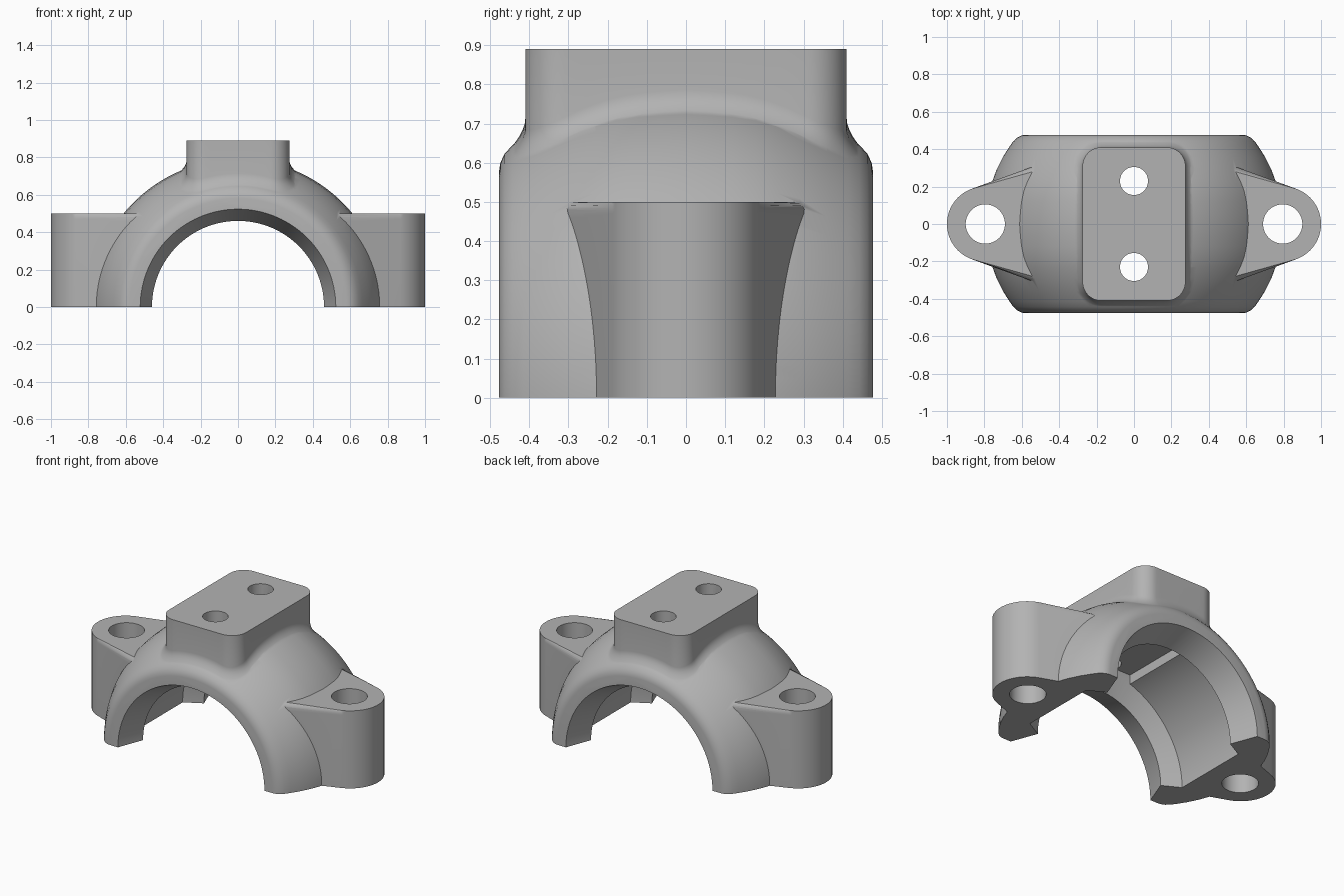
import bpy, bmesh, math
from mathutils import Matrix

cube = bpy.data.objects.get("Cube")
if cube:
    bpy.data.objects.remove(cube, do_unlink=True)

grey = bpy.data.materials.new("cast_grey")
grey.use_nodes = True
grey.diffuse_color = (0.45, 0.45, 0.45, 1)
grey.node_tree.nodes["Principled BSDF"].inputs["Base Color"].default_value = (0.45, 0.45, 0.45, 1)


def finish(bm, name):
    bmesh.ops.recalc_face_normals(bm, faces=bm.faces)
    mesh = bpy.data.meshes.new(name)
    bm.to_mesh(mesh)
    bm.free()
    mesh.materials.append(grey)
    ob = bpy.data.objects.new(name, mesh)
    bpy.context.collection.objects.link(ob)
    return ob


def loft(rings, name, top_bevel=0):
    """Closed solid through rings of equal point count, bottom to top."""
    bm = bmesh.new()
    loops = [[bm.verts.new(p) for p in ring] for ring in rings]
    n = len(loops[0])
    for a, b in zip(loops, loops[1:]):
        for i in range(n):
            j = (i + 1) % n
            bm.faces.new((a[i], a[j], b[j], b[i]))
    bm.faces.new(loops[0][::-1])
    cap = bm.faces.new(loops[-1])
    if top_bevel:
        bmesh.ops.bevel(bm, geom=list(cap.edges), offset=top_bevel, segments=4,
                        profile=0.5, affect='EDGES')
    return finish(bm, name)


def lathe(profile, name, steps=144):
    """Solid of revolution about the y axis from (radius, y) points."""
    half_step = math.pi / steps
    rings = [[(r * math.cos(a), y, r * math.sin(a))
              for a in (half_step * (2 * i + 1) for i in range(steps))]
             for r, y in profile]
    return loft(rings, name)


def box(name, lo, hi):
    rings = [[(lo[0], lo[1], z), (hi[0], lo[1], z), (hi[0], hi[1], z), (lo[0], hi[1], z)]
             for z in (lo[2], hi[2])]
    return loft(rings, name)


def peg(name, x, y, r, z0, z1):
    bm = bmesh.new()
    bmesh.ops.create_cone(bm, cap_ends=True, segments=48, radius1=r, radius2=r, depth=z1 - z0,
                          matrix=Matrix.Translation((x, y, (z0 + z1) / 2)))
    return finish(bm, name)


def combine(target, tool, op):
    mod = target.modifiers.new(op.lower(), 'BOOLEAN')
    mod.operation = op
    mod.solver = 'EXACT'
    mod.object = tool
    bpy.context.view_layer.objects.active = target
    bpy.ops.object.modifier_apply(modifier=mod.name)
    bpy.data.objects.remove(tool, do_unlink=True)


# Barrel-shaped outer shell: radius against distance from the middle
half = [(0.79, 0), (0.787, 0.06), (0.782, 0.12), (0.772, 0.18), (0.757, 0.23), (0.735, 0.29),
        (0.70, 0.36), (0.665, 0.415), (0.645, 0.443), (0.623, 0.463), (0.60, 0.474), (0.58, 0.477)]
outer = [(r, -y) for r, y in half[:0:-1]] + half
cap = lathe(outer, "bearing_cap")


def shell_z(x, y):
    y = min(abs(y), half[-1][1])
    for (r0, y0), (r1, y1) in zip(half, half[1:]):
        if y <= y1:
            r = r0 + (r1 - r0) * (y - y0) / (y1 - y0)
            return math.sqrt(r * r - x * x)


# Bolt lugs: round nose with flanks flaring into the shell
nose = [(0.8 + 0.2 * math.cos(a), 0.2 * math.sin(a))
        for a in (math.radians(-70 + 5 * i) for i in range(29))]
plan = nose + [(0.45, 0.34), (0.45, -0.34)]
for side, label in ((1, "left"), (-1, "right")):
    rings = [[(side * x, y, z) for x, y in plan] for z in (-0.1, 0.5)]
    combine(cap, loft(rings, label + "_lug", 0.03), 'UNION')


# Top pad with a fillet that follows the shell
def pad_outline(grow):
    pts = []
    radius = 0.1 + grow
    for k, (sx, sy) in enumerate(((1, 1), (-1, 1), (-1, -1), (1, -1))):
        for i in range(13):
            a = math.pi / 2 * (k + i / 12)
            pts.append((sx * 0.175 + radius * math.cos(a), sy * 0.31 + radius * math.sin(a)))
        # Points along the straight side, so the skirt hugs the shell
        nx, ny = ((-1, 1), (-1, -1), (1, -1), (1, 1))[k]
        x0, y0 = pts[-1]
        x1 = nx * 0.175 if k % 2 == 0 else x0
        y1 = ny * 0.31 if k % 2 else y0
        pts += [(x0 + (x1 - x0) * t / 12, y0 + (y1 - y0) * t / 12) for t in range(1, 12)]
    return pts


fillet = 0.05
rings = [[(x, y, 0.4) for x, y in pad_outline(-0.02)]]
for i in range(7):
    u = math.pi / 2 * i / 6
    grow = fillet * (1 - math.sin(u))
    lift = fillet * (1 - math.cos(u)) - 0.004
    rings.append([(x, y, shell_z(x, y) + lift) for x, y in pad_outline(grow)])
rings.append([(x, y, 0.89) for x, y in pad_outline(0)])
combine(cap, loft(rings, "top_pad"), 'UNION')

# Bore with chamfered mouths, inner lips and a wide bearing seat
bore_half = [(0.57, 0.25), (0.46, 0.31), (0.524, 0.48), (0.524, 0.6)]
bore = [(r, -y) for r, y in bore_half[::-1]] + bore_half
combine(cap, lathe(bore, "bore_cutter"), 'DIFFERENCE')

# Flat relief at the crown of the seat
combine(cap, box("relief_cutter", (-0.18, -0.25, 0.3), (0.18, 0.25, 0.6)), 'DIFFERENCE')

# Bolt holes through the lugs and the pad
for s in (1, -1):
    combine(cap, peg("lug_hole_cutter", s * 0.795, 0, 0.105, -0.3, 0.7), 'DIFFERENCE')
    combine(cap, peg("pad_hole_cutter", 0, s * 0.23, 0.075, 0.3, 1.1), 'DIFFERENCE')

# Flat split face at the bottom
combine(cap, box("split_cutter", (-1.5, -1, -1.5), (1.5, 1, 0)), 'DIFFERENCE')

bpy.ops.object.select_all(action='DESELECT')
cap.select_set(True)
bpy.context.view_layer.objects.active = cap
bpy.ops.object.shade_smooth_by_angle(angle=math.radians(32))
